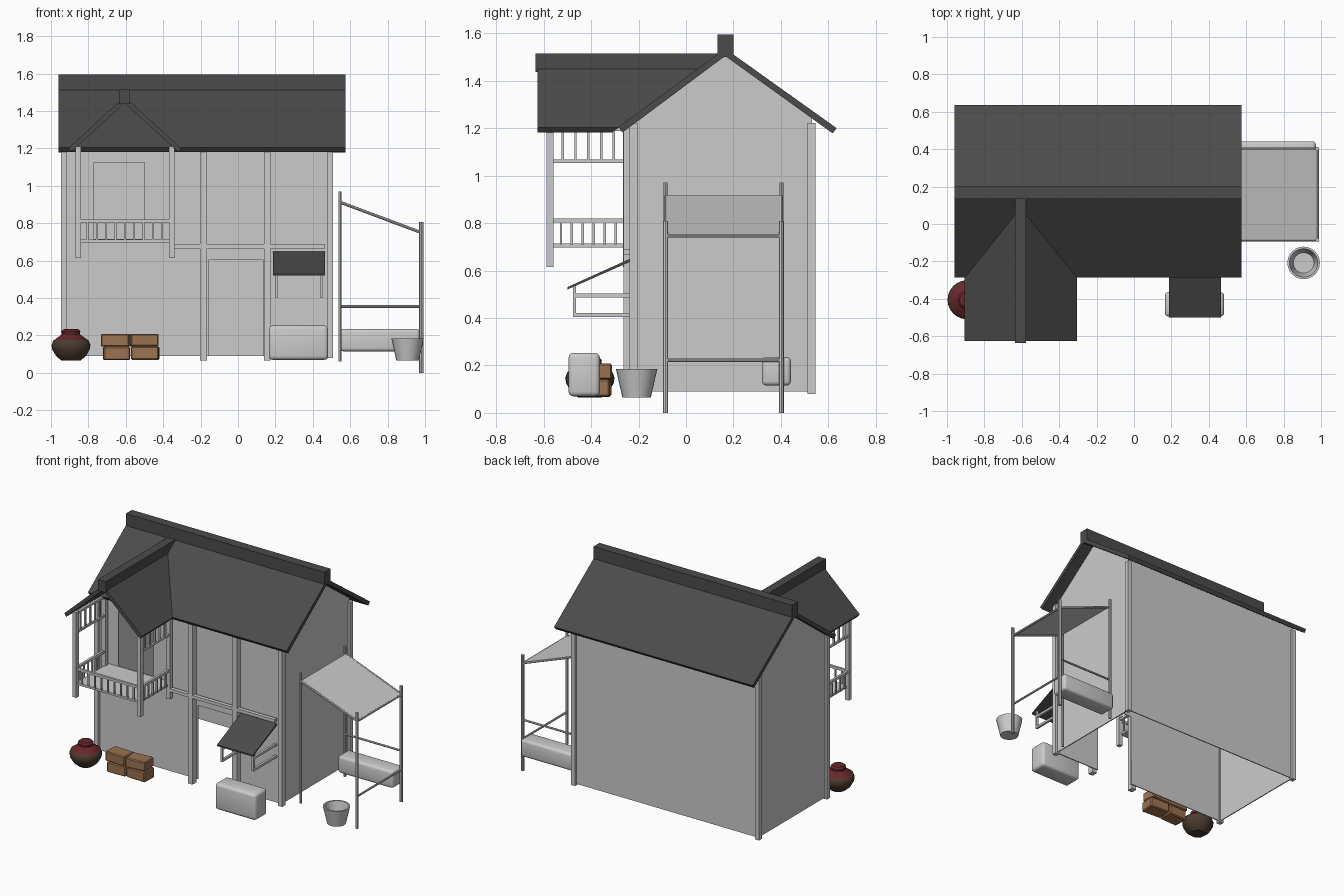
import bpy, bmesh, math
from mathutils import Vector, Matrix

if "Cube" in bpy.data.objects:
    bpy.data.objects.remove(bpy.data.objects["Cube"])


def mat(name, c):
    m = bpy.data.materials.new(name)
    m.diffuse_color = (*c, 1)
    m.use_nodes = True
    m.node_tree.nodes["Principled BSDF"].inputs["Base Color"].default_value = m.diffuse_color
    return m


DARK = mat("dark_tiles", (.07, .07, .07))
WOOD = mat("crate_wood", (.33, .17, .08))
CLAY = mat("brown_clay", (.07, .045, .028))
RED = mat("red_cloth", (.14, .02, .025))


def make(name, bm, material=None):
    bmesh.ops.recalc_face_normals(bm, faces=bm.faces)
    me = bpy.data.meshes.new(name)
    bm.to_mesh(me)
    bm.free()
    ob = bpy.data.objects.new(name, me)
    bpy.context.collection.objects.link(ob)
    if material:
        me.materials.append(material)
    return ob


def smooth(ob):
    bpy.ops.object.select_all(action='DESELECT')
    ob.select_set(True)
    bpy.context.view_layer.objects.active = ob
    bpy.ops.object.shade_smooth_by_angle(angle=math.radians(40))


def add_box(bm, x0, x1, y0, y1, z0, z1):
    m = Matrix.Translation(((x0 + x1) / 2, (y0 + y1) / 2, (z0 + z1) / 2))
    bmesh.ops.create_cube(bm, size=1, matrix=m @ Matrix.Diagonal((x1 - x0, y1 - y0, z1 - z0, 1)))


def box(name, *b, material=None, bevel=0, segs=3):
    bm = bmesh.new()
    add_box(bm, *b)
    if bevel:
        bmesh.ops.bevel(bm, geom=bm.edges[:], offset=bevel, segments=segs, affect='EDGES', profile=.5)
    ob = make(name, bm, material)
    if bevel and segs > 1:
        smooth(ob)
    return ob


def rod(name, p, q, r):
    p, q = Vector(p), Vector(q)
    bm = bmesh.new()
    rot = (q - p).to_track_quat('Z', 'Y').to_matrix().to_4x4()
    bmesh.ops.create_cone(bm, cap_ends=True, segments=8, radius1=r, radius2=r, depth=(q - p).length,
                          matrix=Matrix.Translation((p + q) / 2) @ rot)
    ob = make(name, bm)
    smooth(ob)
    return ob


def prism(name, front, back, material=None):
    # Solid between two matching outlines
    bm = bmesh.new()
    a = [bm.verts.new(v) for v in front]
    b = [bm.verts.new(v) for v in back]
    bm.faces.new(a)
    bm.faces.new(b)
    for i in range(len(a)):
        j = (i + 1) % len(a)
        bm.faces.new((a[i], a[j], b[j], b[i]))
    return make(name, bm, material)


def lathe(name, prof, centre, material=None, segs=24):
    bm = bmesh.new()
    vs = [bm.verts.new((r, 0, z)) for r, z in prof]
    es = [bm.edges.new(e) for e in zip(vs, vs[1:])]
    bmesh.ops.spin(bm, geom=vs + es, cent=(0, 0, 0), axis=(0, 0, 1), angle=math.tau, steps=segs)
    bmesh.ops.remove_doubles(bm, verts=bm.verts, dist=1e-5)
    ob = make(name, bm, material)
    ob.location = centre
    smooth(ob)
    return ob


# Wall shell: open below and under the roof, with two doorways cut in the front
bm = bmesh.new()
outline = [(-.22, .09), (.53, .09), (.53, 1.242), (.165, 1.505), (-.22, 1.228)]
L, R = ([bm.verts.new((x, y, z)) for y, z in outline] for x in (-.93, .492))
bm.faces.new(L)
bm.faces.new(R)
for i, j in ((1, 2), (4, 0)):
    bm.faces.new((L[i], L[j], R[j], R[i]))
walls = make("walls", bm)
sol = walls.modifiers.new("thickness", 'SOLIDIFY')
sol.thickness = .01
sol.offset = -1
for n, b in (("door_cutter", (-.155, .135, -.3, -.15, 0, .605)),
             ("balcony_door_cutter", (-.77, -.5, -.3, -.15, .715, 1.125))):
    c = box(n, *b)
    c.hide_render = True
    c.hide_viewport = False
    c.display_type = 'WIRE'
    m = walls.modifiers.new(n, 'BOOLEAN')
    m.object = c
    m.operation = 'DIFFERENCE'
    m.solver = 'EXACT'

# Corner posts
for x in (-.93, .492):
    for y in (-.221, .528):
        box("corner_post", x - .016, x + .016, y - .017, y + .017, .08, 1.222)

# Front timber frame
for x in (-.185, .157):
    box("front_post", x - .018, x + .018, -.263, -.22, .065, 1.2)
box("front_beam", -.34, .465, -.263, -.236, .666, .688)

# Main roof and ridge
main = [(-.285, 1.205), (.165, 1.535), (.635, 1.2), (.618, 1.178), (.165, 1.504), (-.267, 1.182)]
prism("main_roof", [(-.96, y, z) for y, z in main], [(.575, y, z) for y, z in main], DARK)
box("main_ridge", -.96, .575, .133, .2, 1.5, 1.595, material=DARK)

# Balcony roof, its back end trimmed along the main slope
sub = [(-.905, 1.203), (-.607, 1.477), (-.305, 1.203), (-.32, 1.182), (-.607, 1.443), (-.89, 1.182)]
prism("balcony_roof", [(x, -.625, z) for x, z in sub],
      [(x, (z - 1.205) / .733 - .28, z) for x, z in sub], DARK)
box("balcony_ridge", -.637, -.577, -.635, .135, 1.437, 1.515, material=DARK)

# Balcony posts, floor and rails
for x in (-.854, -.355):
    for y in (-.573, -.25):
        box("balcony_post", x - .015, x + .015, y - .015, y + .015, .615, 1.21)
box("balcony_floor", -.85, -.36, -.57, -.22, .698, .713)
box("front_rail", -.85, -.36, -.58, -.564, .803, .82)
bm = bmesh.new()
for i in range(1, 10):
    x = -.854 + .0499 * i
    add_box(bm, x - .005, x + .005, -.577, -.567, .71, .806)
for x in (-.854, -.355):
    for i in range(1, 7):
        y = -.573 + .0461 * i
        add_box(bm, x - .005, x + .005, y - .005, y + .005, .71, .806)
        if i < 6:
            y = -.573 + .0538 * i
            add_box(bm, x - .005, x + .005, y - .005, y + .005, 1.06, 1.2)
    box("side_rail", x - .008, x + .008, -.57, -.25, .803, .82)
    box("upper_side_rail", x - .007, x + .007, -.57, -.25, 1.054, 1.068)
    box("upper_side_beam", x - .008, x + .008, -.57, -.25, 1.187, 1.203)
make("balusters", bm)

# Small awning with brackets
aw = [(-.5, .52), (-.235, .637), (-.235, .65), (-.5, .53)]
prism("awning", [(.188, y, z) for y, z in aw], [(.465, y, z) for y, z in aw], DARK)
for x in (.205, .447):
    for z in (.412, .495):
        box("awning_bracket", x - .008, x + .008, -.475, -.22, z - .008, z + .008)
    box("awning_upright", x - .008, x + .008, -.477, -.463, .405, .535)

# Lean-to: posts, cloth canopy and rails
for y in (-.086, .402):
    rod("inner_post", (.545, y, .06), (.545, y, .97), .009)
    rod("outer_post", (.98, y, 0), (.98, y, .808), .011)
    rod("canopy_beam", (.545, y, .913), (.98, y, .75), .008)
cl = [(.55, .917), (.985, .752), (.985, .747), (.55, .912)]
prism("canopy", [(x, -.083, z) for x, z in cl], [(x, .41, z) for x, z in cl])
rod("canopy_edge_rail", (.98, -.086, .747), (.98, .402, .747), .008)
rod("outer_low_rail", (.98, -.086, .222), (.98, .402, .222), .007)
rod("back_rail", (.545, .402, .355), (.98, .402, .355), .007)

# Trough and chest
box("trough", .545, .972, .32, .442, .115, .235, bevel=.018)
box("chest", .165, .482, -.495, -.363, .07, .253, bevel=.02)

# Bucket
lathe("bucket", [(0, .065), (.06, .065), (.087, .184), (.076, .184), (.055, .09), (0, .09)], (.907, -.208, 0))

# Clay jar with cloth cover
lathe("jar", [(0, .065), (.05, .065), (.08, .09), (.1, .125), (.104, .148), (.095, .172), (.06, .195), (0, .195)],
      (-.893, -.405, 0), CLAY)
lathe("jar_cover", [(.097, .17), (.062, .196), (.048, .207), (.05, .222), (.04, .233), (0, .236)],
      (-.893, -.405, 0), RED)

# Stacked crates
for x0, x1, z0, z1, turn in ((-.72, -.578, .068, .14, 2), (-.57, -.422, .07, .141, -3),
                             (-.732, -.58, .141, .208, -2), (-.577, -.428, .142, .208, 5)):
    w, h = (x1 - x0) / 2, (z1 - z0) / 2
    c = box("crate", -w, w, -.052, .052, -h, h, material=WOOD, bevel=.006, segs=1)
    c.location = (x0 + w, -.37, z0 + h)
    c.rotation_euler.z = math.radians(turn)
